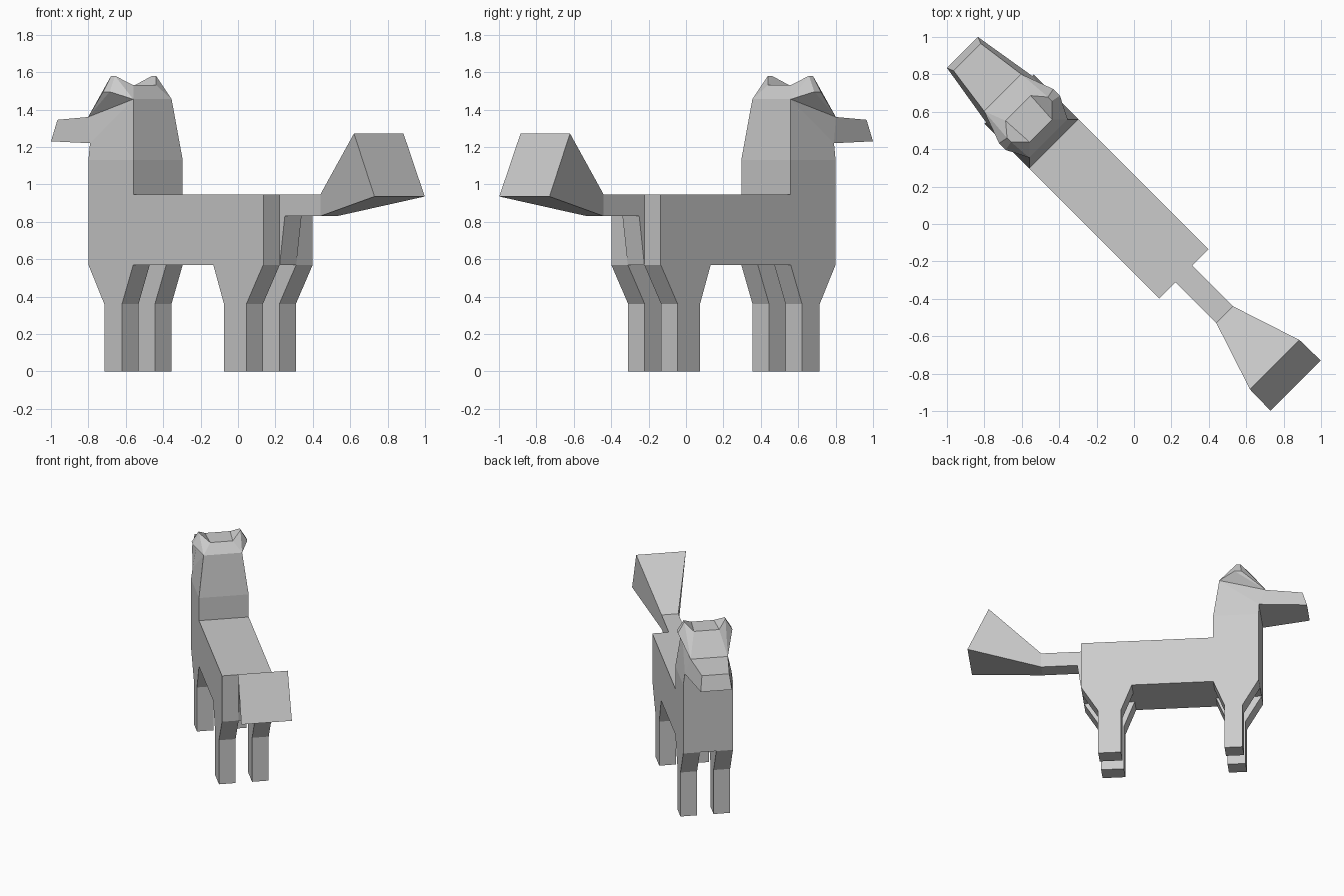
import bpy
import bmesh
import math

cube = bpy.data.objects.get("Cube")
if cube:
    bpy.data.objects.remove(cube, do_unlink=True)

fur = bpy.data.materials.new("plain_grey")
fur.use_nodes = True
GREY = (0.6, 0.6, 0.6, 1.0)
fur.diffuse_color = GREY
fur.node_tree.nodes["Principled BSDF"].inputs["Base Color"].default_value = GREY

# The animal is built along local x (nose forward), then turned diagonally
HEADING = math.radians(135)


def finish(name, bm):
    bmesh.ops.remove_doubles(bm, verts=bm.verts, dist=0.0005)
    bmesh.ops.recalc_face_normals(bm, faces=bm.faces)
    mesh = bpy.data.meshes.new(name)
    bm.to_mesh(mesh)
    bm.free()
    mesh.materials.append(fur)
    obj = bpy.data.objects.new(name, mesh)
    obj.rotation_euler.z = HEADING
    bpy.context.collection.objects.link(obj)
    return obj


def loft(name, sections, centre=0.0):
    """Join four-cornered sections; each is two edges (x, z, half width)."""
    bm = bmesh.new()
    rings = []
    for (xa, za, wa), (xb, zb, wb) in sections:
        corners = [(xa, centre - wa, za), (xa, centre + wa, za),
                   (xb, centre + wb, zb), (xb, centre - wb, zb)]
        rings.append([bm.verts.new(c) for c in corners])
    for low, high in zip(rings, rings[1:]):
        for i in range(4):
            j = (i + 1) % 4
            bm.faces.new((low[i], low[j], high[j], high[i]))
    bm.faces.new(rings[0])
    bm.faces.new(rings[-1])
    return finish(name, bm)


W = 0.187                      # half width of the trunk
BELLY, BACK = 0.57, 0.945      # trunk heights
RUMP, NAPE, CHEST = -0.378, 0.605, 0.944

# Trunk
loft("body", [((RUMP, BELLY, W), (CHEST, BELLY, W)),
              ((RUMP, BACK, W), (CHEST, BACK, W))])

# Neck and head, tapering to a flat crown
nape_top = (0.647, 1.455, 0.145)
brow = (0.993, 1.36, 0.14)
throat = (CHEST, 1.22, 0.175)
crown_back, crown_front = (0.704, 1.53, 0.085), (0.876, 1.53, 0.095)
loft("neck_and_head", [((NAPE, BACK, W), (CHEST, BACK, W)),
                       ((NAPE, 1.13, W), (CHEST, 1.13, W)),
                       (nape_top, throat),
                       (nape_top, brow),
                       (crown_back, crown_front)])

# Muzzle
loft("muzzle", [(throat, brow),
                ((1.297, 1.23, 0.117), (1.262, 1.345, 0.103))])

# Ears: blunt wedges spreading from the sides of the head
for side, label in ((-1, "left"), (1, "right")):
    bm = bmesh.new()
    points = [nape_top, brow, crown_back, crown_front,
              (0.765, 1.495, 0.205), (0.815, 1.495, 0.205),
              (0.775, 1.58, 0.155), (0.805, 1.58, 0.155)]
    for x, z, w in points:
        bm.verts.new((x, side * w, z))
    bmesh.ops.convex_hull(bm, input=bm.verts)
    finish(label + "_ear", bm)

# Legs: straight shins under thighs that widen into the trunk
for side, label in ((-1, "left"), (1, "right")):
    for pair, rear, front, hip_rear, hip_front in (
            ("front", 0.69, 0.824, NAPE, CHEST),
            ("rear", -0.25, -0.081, RUMP, 0.0)):
        h = 0.0625
        loft(f"{pair}_{label}_leg",
             [((rear, 0, h), (front, 0, h)),
              ((rear, 0.36, h), (front, 0.36, h)),
              ((hip_rear, BELLY, h), (hip_front, BELLY, h))],
             centre=side * (W - h))

# Tail: narrow stem flaring into a broad brush
T = 0.063
loft("tail", [((RUMP, BACK, T), (RUMP, BELLY, T)),
              ((-0.417, BACK, T), (-0.417, 0.83, T)),
              ((-0.685, BACK, T), (-0.685, 0.83, T)),
              ((-1.064, 1.272, W), (-1.222, 0.935, 0.19))])
